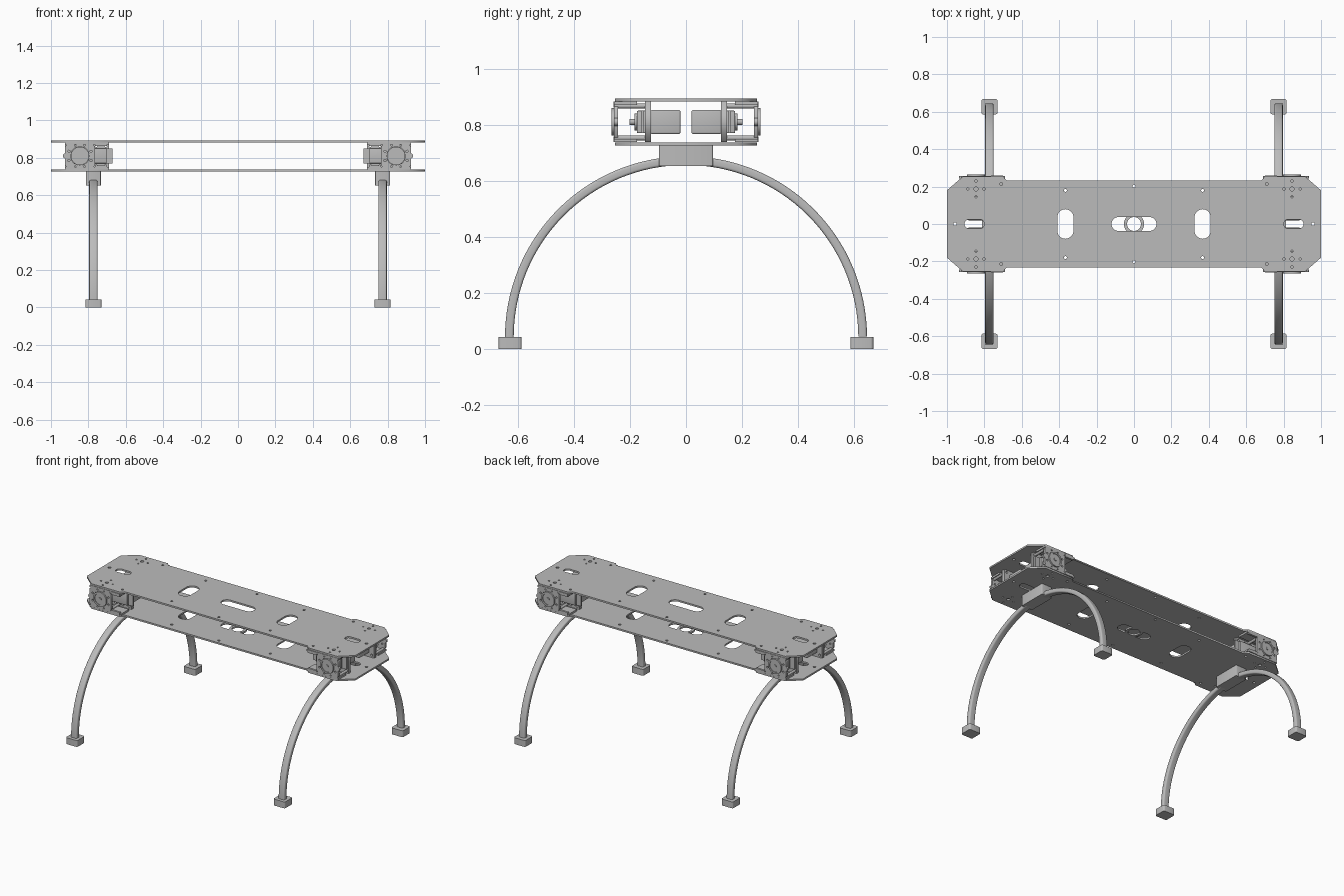
import bpy, bmesh, math
from mathutils import Matrix

cube = bpy.data.objects.get("Cube")
if cube:
    bpy.data.objects.remove(cube, do_unlink=True)

grey = bpy.data.materials.new("plain grey")
grey.use_nodes = True
COLOUR = (0.5, 0.5, 0.5, 1)
grey.diffuse_color = COLOUR
grey.node_tree.nodes["Principled BSDF"].inputs["Base Color"].default_value = COLOUR
QUADS = [(sx, sy) for sx in (-1, 1) for sy in (-1, 1)]


def finish(name, bm, smooth=False):
    """Turn a bmesh into a grey object."""
    bmesh.ops.remove_doubles(bm, verts=bm.verts, dist=0.0001)
    bmesh.ops.recalc_face_normals(bm, faces=bm.faces)
    mesh = bpy.data.meshes.new(name)
    bm.to_mesh(mesh)
    bm.free()
    mesh.materials.append(grey)
    ob = bpy.data.objects.new(name, mesh)
    bpy.context.collection.objects.link(ob)
    if smooth:
        bpy.ops.object.select_all(action='DESELECT')
        ob.select_set(True)
        bpy.context.view_layer.objects.active = ob
        bpy.ops.object.shade_smooth_by_angle(angle=math.radians(35))
    return ob


def box(name, centre, size, bevel=0.0, axis=None):
    """Box; bevels all edges, or only those along one axis."""
    bm = bmesh.new()
    bmesh.ops.create_cube(bm, size=1, matrix=Matrix.Translation(centre) @ Matrix.Diagonal((*size, 1)))
    if bevel:
        edges = [e for e in bm.edges if axis is None
                 or abs((e.verts[0].co - e.verts[1].co)[axis]) > 0.001]
        bmesh.ops.bevel(bm, geom=edges, offset=bevel, segments=3, profile=0.5, affect='EDGES')
    return finish(name, bm, bevel > 0)


def rod(name, centre, radius, depth):
    """Cylinder lying along y."""
    bm = bmesh.new()
    bmesh.ops.create_cone(bm, cap_ends=True, segments=32, radius1=radius, radius2=radius, depth=depth,
                          matrix=Matrix.Translation(centre) @ Matrix.Rotation(math.pi / 2, 4, 'X'))
    return finish(name, bm, True)


def arc(cx, cy, r, start, end, n=16):
    return [(cx + r * math.cos(math.radians(start + (end - start) * i / n)),
             cy + r * math.sin(math.radians(start + (end - start) * i / n))) for i in range(n + 1)]


def circle(cx, cy, r, n=16):
    return arc(cx, cy, r, 0, 360, n)[:-1]


def slot(cx, cy, half, r, upright=False):
    """Rounded slot, half its length from centre to tip."""
    d = half - r
    if upright:
        return arc(cx, cy + d, r, 0, 180) + arc(cx, cy - d, r, 180, 360)
    return arc(cx + d, cy, r, -90, 90) + arc(cx - d, cy, r, 90, 270)


def sheet(name, loops, thickness, location, upright=False):
    """Flat sheet from an outline followed by hole loops."""
    curve = bpy.data.curves.new(name, 'CURVE')
    curve.dimensions = '2D'
    curve.fill_mode = 'BOTH'
    curve.extrude = thickness / 2
    for loop in loops:
        spline = curve.splines.new('POLY')
        spline.points.add(len(loop) - 1)
        for p, (x, y) in zip(spline.points, loop):
            p.co = (x, y, 0, 1)
        spline.use_cyclic_u = True
    temp = bpy.data.objects.new(name, curve)
    bpy.context.collection.objects.link(temp)
    bpy.context.view_layer.update()
    mesh = bpy.data.meshes.new_from_object(temp)
    bm = bmesh.new()
    bm.from_mesh(mesh)
    bpy.data.objects.remove(temp, do_unlink=True)
    bpy.data.meshes.remove(mesh)
    turn = Matrix.Rotation(math.pi / 2, 4, 'X') if upright else Matrix.Identity(4)
    bm.transform(Matrix.Translation(location) @ turn)
    return finish(name, bm)


# Deck plates: wide chamfered ends, narrower middle, slots and bolt holes
corner = [(1, 0.18), (0.915, 0.254), (0.70, 0.254), (0.68, 0.233)]
outline = (corner + [(-x, y) for x, y in reversed(corner)]
           + [(-x, -y) for x, y in corner] + [(x, -y) for x, y in reversed(corner)])
holes = []
for sx in (-1, 1):
    holes.append(slot(sx * 0.367, 0, 0.079, 0.043, True))
    holes.append(slot(sx * 0.853, 0, 0.053, 0.024))
    holes.append(circle(sx * 0.957, 0, 0.009))
for sy in (-1, 1):
    holes.append(circle(0, sy * 0.203, 0.008))
for sx, sy in QUADS:
    holes += [circle(sx * x, sy * y, r) for x, y, r in (
        (0.367, 0.18, 0.008), (0.71, 0.214, 0.008), (0.845, 0.23, 0.006), (0.845, 0.187, 0.011),
        (0.888, 0.187, 0.006), (0.802, 0.187, 0.006), (0.845, 0.146, 0.006))]
sheet("top_plate", [outline, slot(0, 0, 0.12, 0.037)] + holes, 0.011, (0, 0, 0.888))

# The lower plate keeps a ring of material in its central opening
half_slot = arc(0.083, 0, 0.037, -90, 90) + arc(0, 0, 0.054, 43, -43)
ring = [half_slot, [(-x, y) for x, y in half_slot], circle(0, 0, 0.037, 32)]
sheet("bottom_plate", [outline] + ring + holes, 0.011, (0, 0, 0.731))

# Servo units, one at each corner
ZC = 0.81
for sx, sy in QUADS:
    hub = sx * 0.845
    mid = sx * 0.808
    box("servo_body", (sx * 0.795, sy * 0.073, ZC), (0.19, 0.106, 0.086), 0.006)
    box("servo_head", (sx * 0.795, sy * 0.15, ZC), (0.186, 0.05, 0.08), 0.004)
    box("servo_tabs", (sx * 0.795, sy * 0.155, ZC), (0.25, 0.012, 0.08))
    rod("servo_collar", (hub, sy * 0.177, ZC), 0.03, 0.012)
    rod("servo_shaft", (hub, sy * 0.19, ZC), 0.011, 0.022)

    # Mounting frame behind the tabs, with an opening for the servo
    def rect(cx, w, h):
        return [(cx - w, -h), (cx + w, -h), (cx + w, h), (cx - w, h)]
    bolts = [circle(mid + dx, dz, 0.008) for dx in (-0.1, -0.05, 0, 0.05, 0.1) for dz in (-0.056, 0.056)]
    sheet("mount_frame", [rect(mid, 0.118, 0.072), rect(sx * 0.795, 0.09, 0.041)] + bolts,
          0.022, (0, sy * 0.136, ZC), True)

    # Outer hub plate with a bolt circle
    face = [(hub + x, z) for x, z in (
        (-0.055, -0.072), (0.055, -0.072), (0.08, -0.05), (0.08, 0.05),
        (0.055, 0.072), (-0.055, 0.072), (-0.08, 0.05), (-0.08, -0.05))]
    ring_holes = [circle(hub + 0.064 * math.cos(a), 0.064 * math.sin(a), 0.006)
                  for a in (math.radians(45 * i + 22.5) for i in range(8))]
    sheet("hub_plate", [face, circle(hub, 0, 0.05, 32)] + ring_holes, 0.014, (0, sy * 0.249, ZC), True)
    sheet("hub_rim", [circle(hub, 0, 0.049, 32), circle(hub, 0, 0.038, 32)],
          0.02, (0, sy * 0.255, ZC), True)
    rod("hub_disc", (hub, sy * 0.252, ZC), 0.039, 0.016)
    rod("hub_bolt", (hub, sy * 0.261, ZC), 0.010, 0.006)
    rod("hub_nub", (sx * 0.922, sy * 0.249, ZC), 0.014, 0.014)

    # Rails and posts tying the hub plate to the frame
    for sz in (-1, 1):
        box("bracket_rail", (mid, sy * 0.215, ZC + sz * 0.066), (0.235, 0.082, 0.012))
        box("bracket_lip", (sx * 0.732, sy * 0.252, ZC + sz * 0.062), (0.065, 0.014, 0.02))
        for x in (0.91, 0.78):
            rod("bracket_post", (sx * x, sy * 0.2, ZC + sz * 0.057), 0.009, 0.11)

# Arched legs: a rounded section spun half a turn, with hub block and feet
for sx in (-1, 1):
    x = sx * 0.773
    bm = bmesh.new()
    section = []
    for px, py, a in ((1, 1, 0), (-1, 1, 90), (-1, -1, 180), (1, -1, 270)):
        section += arc(px * 0.0135, py * 0.0065, 0.009, a, a + 90, 4)
    verts = [bm.verts.new((x + u, 0.63 + v, 0.045)) for u, v in section]
    face = bm.faces.new(verts)
    bmesh.ops.spin(bm, geom=[face] + list(face.edges) + verts, cent=(x, 0, 0.042),
                   axis=(1, 0, 0), angle=math.pi, steps=64)
    finish("leg_arch", bm, True)
    box("leg_mount", (x, 0, 0.689), (0.08, 0.192, 0.074), 0.005, 2)
    for sy in (-1, 1):
        box("foot", (x, sy * 0.627, 0.0215), (0.086, 0.082, 0.043), 0.01, 2)
